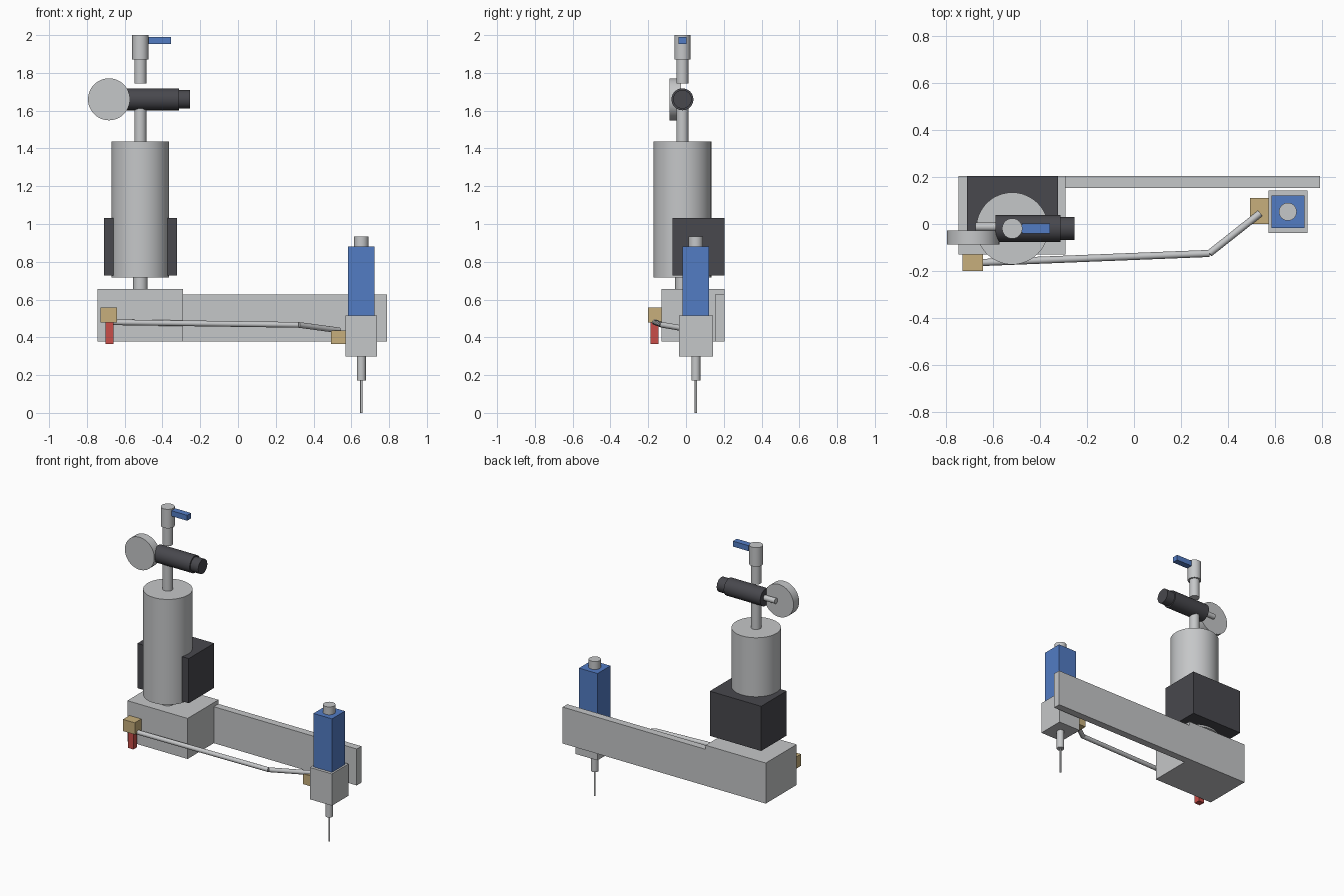
import bpy, math
from mathutils import Vector

if "Cube" in bpy.data.objects:
    bpy.data.objects.remove(bpy.data.objects["Cube"])


def mat(name, r, g, b):
    m = bpy.data.materials.new(name)
    m.diffuse_color = (r, g, b, 1)
    m.use_nodes = True
    m.node_tree.nodes["Principled BSDF"].inputs["Base Color"].default_value = m.diffuse_color
    return m


GREY = mat("light_grey", 0.56, 0.57, 0.58)
DARK = mat("dark_grey", 0.065, 0.065, 0.075)
BLUE = mat("blue", 0.085, 0.2, 0.55)
TAN = mat("brass", 0.57, 0.43, 0.2)
RED = mat("red", 0.58, 0.075, 0.065)


def box(name, x, y, z, m):
    """Box from (min, max) ranges."""
    bpy.ops.mesh.primitive_cube_add(size=1, location=[(a + b) / 2 for a, b in (x, y, z)])
    o = bpy.context.object
    o.name = name
    o.scale = [b - a for a, b in (x, y, z)]
    bpy.ops.object.transform_apply(location=False, rotation=False, scale=True)
    o.data.materials.append(m)


def rod(name, p, q, r, m, sides=40):
    """Cylinder between two points."""
    p, q = Vector(p), Vector(q)
    d = q - p
    bpy.ops.mesh.primitive_cylinder_add(
        vertices=sides, radius=r, depth=d.length, location=(p + q) / 2,
        rotation=d.to_track_quat('Z', 'Y').to_euler())
    o = bpy.context.object
    o.name = name
    o.data.materials.append(m)
    bpy.ops.object.shade_smooth_by_angle(angle=math.radians(35))


# Mounting base and back plate
box("base_block", (-0.745, -0.29), (-0.13, 0.203), (0.378, 0.655), GREY)
box("back_plate", (-0.29, 0.79), (0.153, 0.203), (0.378, 0.627), GREY)

# Reservoir column: (name, z range, radius), stacked on one axis
CX, CY = -0.517, -0.019
for name, z0, z1, r in (("reservoir_neck", 0.655, 0.716, 0.038),
                        ("reservoir", 0.716, 1.436, 0.153),
                        ("outlet_pipe", 1.436, 1.66, 0.032),
                        ("valve_pipe", 1.743, 1.87, 0.032),
                        ("valve_body", 1.87, 2.0, 0.043)):
    rod(name, (CX, CY, z0), (CX, CY, z1), r, GREY, 48)
box("reservoir_clamp", (-0.71, -0.322), (-0.072, 0.203), (0.728, 1.033), DARK)
box("valve_lever", (-0.475, -0.356), (-0.04, 0.002), (1.953, 1.99), BLUE)

# Regulator with gauge
rod("regulator_body", (-0.588, CY, 1.66), (-0.312, CY, 1.66), 0.058, DARK)
rod("regulator_knob", (-0.312, CY, 1.66), (-0.253, CY, 1.66), 0.049, DARK)
rod("gauge_stem", (-0.672, -0.012, 1.66), (-0.588, -0.012, 1.66), 0.018, GREY, 24)
rod("gauge", (-0.683, -0.087, 1.66), (-0.683, -0.027, 1.66), 0.111, GREY, 48)

# Dispensing head
HX, HY = 0.653, 0.052
box("head_block", (HX - 0.083, HX + 0.083), (HY - 0.09, HY + 0.09), (0.298, 0.515), GREY)
box("head_motor", (HX - 0.07, HX + 0.07), (HY - 0.07, HY + 0.07), (0.515, 0.88), BLUE)
for name, z0, z1, r in (("motor_cap", 0.88, 0.934, 0.038),
                        ("nozzle", 0.172, 0.298, 0.024),
                        ("needle", 0.0, 0.172, 0.006)):
    rod(name, (HX, HY, z0), (HX, HY, z1), r, GREY, 32)

# Fittings, drain and feed hose
box("base_fitting", (-0.729, -0.64), (-0.2, -0.13), (0.478, 0.558), TAN)
box("drain_tap", (-0.702, -0.66), (-0.187, -0.145), (0.366, 0.478), RED)
box("head_fitting", (0.493, 0.57), (0.0, 0.11), (0.366, 0.437), TAN)
path = [(-0.684, -0.165, 0.48), (0.32, -0.125, 0.466), (0.535, 0.045, 0.437)]
for i, (p, q) in enumerate(zip(path, path[1:])):
    rod(f"feed_hose_{i + 1}", p, q, 0.015, GREY, 24)
